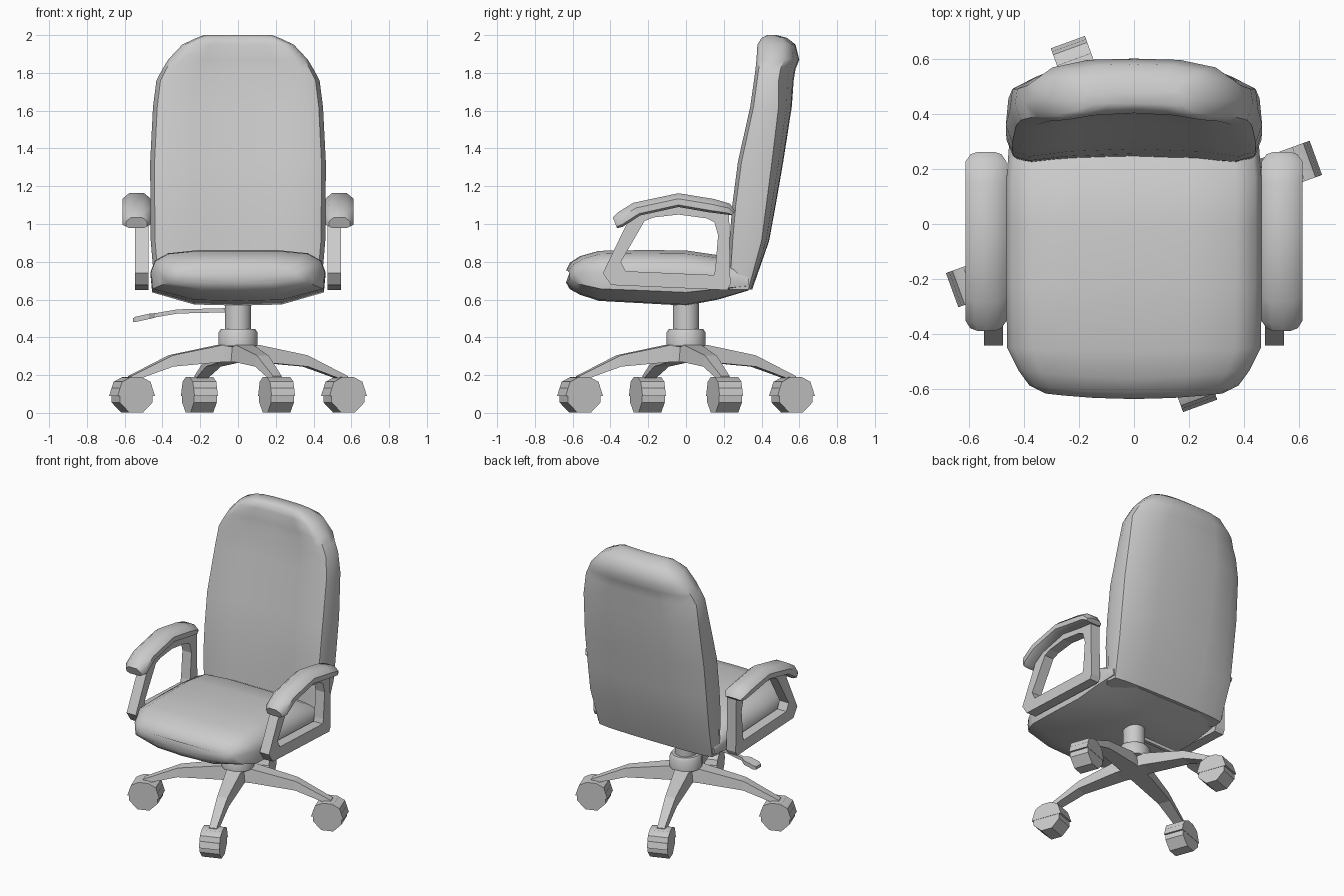
import bpy, bmesh
from math import radians, cos, sin, tau
from mathutils import Matrix, Vector

old = bpy.data.objects.get("Cube")
if old:
    bpy.data.objects.remove(old, do_unlink=True)

grey = bpy.data.materials.new("plain grey")
grey.use_nodes = True
grey.diffuse_color = (0.6, 0.6, 0.6, 1)
grey.node_tree.nodes["Principled BSDF"].inputs["Base Color"].default_value = (0.6, 0.6, 0.6, 1)


def loft(name, rings, closed=False, smooth=None, turn=0.0):
    """Skin a list of equal point rings, capped at the ends or closed to a loop."""
    bm = bmesh.new()
    rows = [[bm.verts.new(p) for p in ring] for ring in rings]
    n = len(rows[0])
    pairs = list(zip(rows, rows[1:]))
    if closed:
        pairs.append((rows[-1], rows[0]))
    else:
        bm.faces.new(rows[0])
        bm.faces.new(rows[-1])
    for a, b in pairs:
        for i in range(n):
            j = (i + 1) % n
            bm.faces.new((a[i], a[j], b[j], b[i]))
    bmesh.ops.recalc_face_normals(bm, faces=bm.faces)
    bm.transform(Matrix.Rotation(turn, 4, 'Z'))
    mesh = bpy.data.meshes.new(name)
    bm.to_mesh(mesh)
    bm.free()
    mesh.materials.append(grey)
    obj = bpy.data.objects.new(name, mesh)
    bpy.context.collection.objects.link(obj)
    if smooth:
        bpy.ops.object.select_all(action='DESELECT')
        obj.select_set(True)
        bpy.context.view_layer.objects.active = obj
        bpy.ops.object.shade_smooth_by_angle(angle=radians(smooth))
    return obj


def symmetric(half):
    """Complete a half section that starts and ends on the centre line."""
    return half + [(-x, v) for x, v in half[-2:0:-1]]


def turned(name, profile, sides=16):
    rings = [[(r * cos(tau * i / sides), r * sin(tau * i / sides), z) for i in range(sides)]
             for r, z in profile]
    return loft(name, rings, smooth=40)


# Seat cushion: sections along y (y, half width, bottom, top, corner rounding)
seat_rows = [(-0.635, 0.32, 0.69, 0.755, 0.02), (-0.615, 0.38, 0.655, 0.795, 0.03),
             (-0.56, 0.42, 0.625, 0.83, 0.03), (-0.46, 0.46, 0.593, 0.858, 0.01),
             (-0.22, 0.464, 0.58, 0.862, 0), (0, 0.464, 0.568, 0.86, 0),
             (0.17, 0.462, 0.60, 0.835, 0), (0.33, 0.45, 0.648, 0.75, 0)]
rings = []
for y, w, lo, hi, bow in seat_rows:
    h = hi - lo
    half = [(0, hi), (0.45, hi), (0.8, hi - 0.06 * h), (0.95, hi - 0.2 * h), (1, hi - 0.42 * h),
            (0.98, lo + 0.24 * h), (0.5, lo + 0.02 * h), (0, lo)]
    rings.append([(x * w, y + bow * x * x, z) for x, z in symmetric(half)])
loft("seat_cushion", rings, smooth=50)

# Backrest: sections along z (z, half width, front, rear, rear corner rounding)
back_rows = [(0.652, 0.44, 0.22, 0.35, 0.02), (0.91, 0.462, 0.23, 0.44, 0.04),
             (1.10, 0.464, 0.245, 0.475, 0.05), (1.33, 0.465, 0.275, 0.515, 0.06),
             (1.62, 0.45, 0.34, 0.56, 0.07), (1.76, 0.432, 0.36, 0.57, 0.08),
             (1.82, 0.40, 0.368, 0.58, 0.08), (1.87, 0.37, 0.373, 0.60, 0.08),
             (1.95, 0.295, 0.378, 0.58, 0.06), (1.985, 0.22, 0.40, 0.535, 0.03),
             (2.0, 0.18, 0.43, 0.48, 0.01)]
rings = []
for z, w, front, rear, drop in back_rows:
    d = rear - front
    half = [(0, front + 0.12 * d), (0.5, front + 0.08 * d), (0.82, front), (0.95, front + 0.08 * d),
            (1, front + 0.35 * d), (0.98, rear - drop), (0.8, rear - 0.4 * drop),
            (0.45, rear - 0.06 * drop), (0, rear)]
    rings.append([(x * w, y, z) for x, y in symmetric(half)])
loft("backrest", rings, smooth=50)

# Armrests: a closed frame with a curved pad on top
frame_pairs = [((-0.30, 1.03), (-0.22, 1.015)), ((-0.44, 0.74), (-0.344, 0.80)),
               ((-0.397, 0.677), (-0.32, 0.75)), ((0.22, 0.65), (0.148, 0.73)),
               ((0.235, 0.68), (0.155, 0.76)), ((0.228, 1.06), (0.17, 0.94)),
               ((0.20, 1.08), (0.15, 1.01)), ((0.10, 1.09), (0.11, 1.03)),
               ((-0.04, 1.11), (-0.04, 1.05)), ((-0.20, 1.08), (-0.17, 1.035))]
# Pad stations: top point, bottom point, width factor
pad_rows = [((-0.388, 1.035), (-0.365, 0.978), 0.75), ((-0.36, 1.062), (-0.335, 0.985), 1),
            ((-0.28, 1.112), (-0.243, 1.045), 1), ((-0.04, 1.163), (-0.04, 1.09), 1),
            ((0.15, 1.132), (0.12, 1.062), 1), ((0.232, 1.108), (0.215, 1.05), 1),
            ((0.262, 1.066), (0.24, 1.046), 0.75)]
pad_section = symmetric([(0, 1), (0.04, 1), (0.075, 0.6), (0.075, 0.15), (0.05, 0), (0, 0)])
for side, label in ((1, "left"), (-1, "right")):
    x0, x1, xc = side * 0.475, side * 0.545, side * 0.537
    loft(label + "_arm_frame",
         [[(x0, *o), (x1, *o), (x1, *i), (x0, *i)] for o, i in frame_pairs], closed=True)
    rings = []
    for top, bottom, f in pad_rows:
        t, b = Vector(top), Vector(bottom)
        rings.append([(xc + f * x, *b.lerp(t, v)) for x, v in pad_section])
    loft(label + "_arm_pad", rings, smooth=45)

# Column and hub
turned("gas_column", [(0.07, 0.40), (0.07, 0.62)])
turned("base_hub", [(0.075, 0.27), (0.075, 0.35), (0.104, 0.355), (0.104, 0.425),
                    (0.09, 0.445), (0.07, 0.445)])

# Height lever: thin rod and flat paddle


def bar(name, stations):
    loft(name, [[(x, -w, z - h), (x, w, z - h), (x, w, z + h), (x, -w, z + h)]
                for x, z, w, h in stations])


bar("lever_rod", [(0, 0.545, 0.011, 0.011), (-0.32, 0.537, 0.011, 0.011),
                  (-0.46, 0.513, 0.011, 0.011)])
bar("lever_paddle", [(-0.44, 0.516, 0.015, 0.012), (-0.47, 0.511, 0.035, 0.014),
                     (-0.54, 0.496, 0.035, 0.014), (-0.555, 0.492, 0.025, 0.01)])

# Four legs, each with a caster
leg_rows = [(0, 0.065, 0.27, 0.36), (0.1, 0.06, 0.27, 0.36), (0.38, 0.042, 0.245, 0.305),
            (0.61, 0.03, 0.165, 0.195)]
cover_profile = [(0.105, 0.09), (0.08, 0.165), (0.03, 0.19), (-0.03, 0.19), (-0.08, 0.165),
                 (-0.105, 0.09)]
wheel_profile = [(0.1 * cos(tau * (i + 0.5) / 8), 0.094 + 0.1 * sin(tau * (i + 0.5) / 8))
                 for i in range(8)]
wheel_profile = [(r, max(z, 0)) for r, z in wheel_profile]
for k in range(4):
    turn = radians(20 + 90 * k)
    loft(f"leg_{k + 1}", [[(r, -w, lo), (r, w, lo), (r, w * 0.8, hi), (r, -w * 0.8, hi)]
                          for r, w, lo, hi in leg_rows], turn=turn)
    for part, profile, w in (("cover", cover_profile, 0.066), ("wheel", wheel_profile, 0.064)):
        loft(f"caster_{part}_{k + 1}",
             [[(0.597 + r, y, z) for r, z in profile] for y in (-w, w)], turn=turn, smooth=30)
